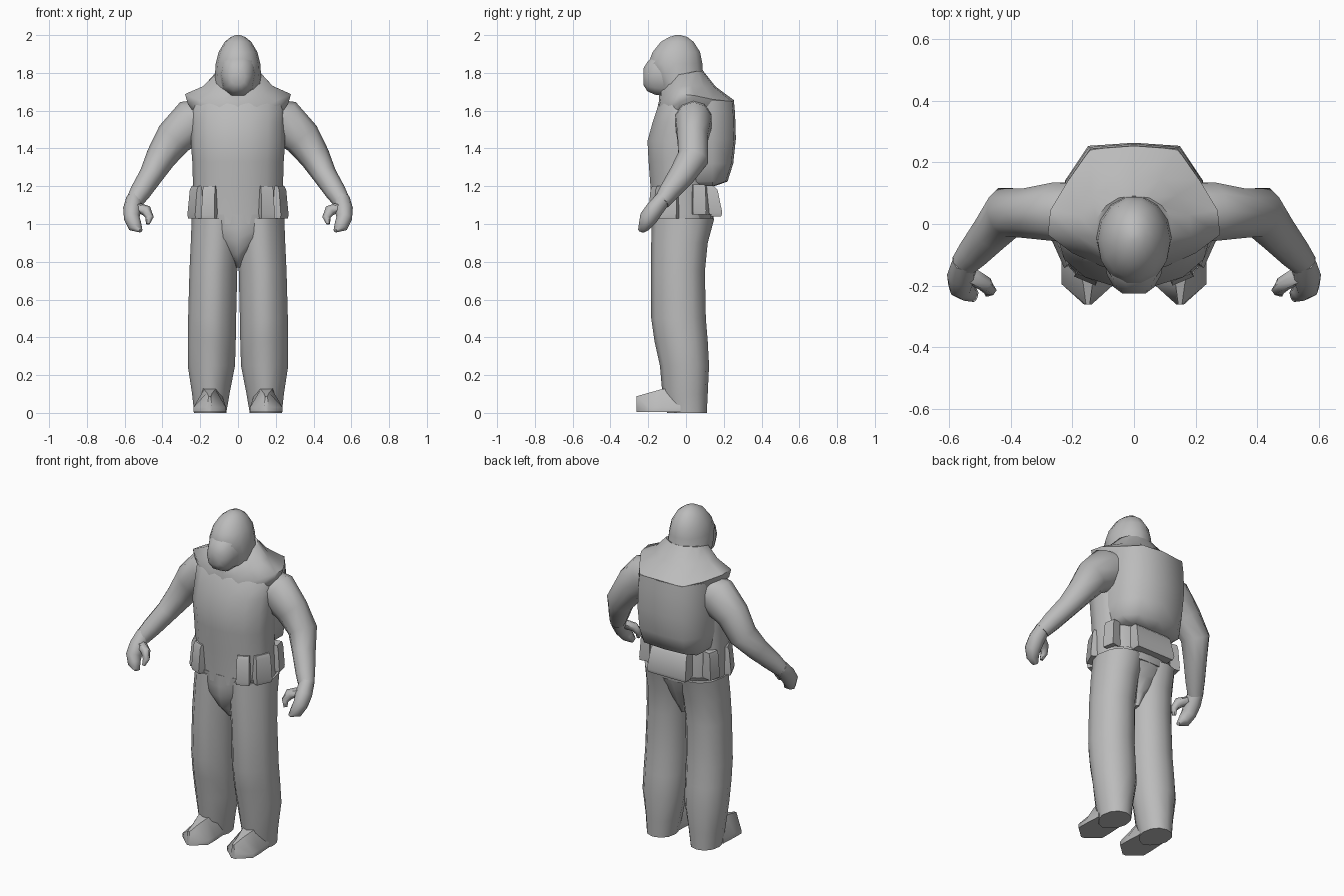
import bpy, bmesh, math
from mathutils import Vector

if "Cube" in bpy.data.objects:
    bpy.data.objects.remove(bpy.data.objects["Cube"])

cloth = bpy.data.materials.new("plain grey")
cloth.diffuse_color = (0.5, 0.5, 0.5, 1)
cloth.use_nodes = True
cloth.node_tree.nodes["Principled BSDF"].inputs["Base Color"].default_value = cloth.diffuse_color


def finish(name, bm, angle=60):
    bmesh.ops.recalc_face_normals(bm, faces=bm.faces)
    me = bpy.data.meshes.new(name)
    bm.to_mesh(me)
    bm.free()
    me.materials.append(cloth)
    ob = bpy.data.objects.new(name, me)
    bpy.context.collection.objects.link(ob)
    bpy.ops.object.select_all(action='DESELECT')
    ob.select_set(True)
    bpy.context.view_layer.objects.active = ob
    bpy.ops.object.shade_smooth_by_angle(angle=math.radians(angle))
    return ob


def loft(name, rings, angle=60):
    """Skin a list of equal-length point rings and cap both ends."""
    bm = bmesh.new()
    vs = [[bm.verts.new(p) for p in r] for r in rings]
    n = len(vs[0])
    for a, b in zip(vs, vs[1:]):
        for i in range(n):
            j = (i + 1) % n
            bm.faces.new((a[i], a[j], b[j], b[i]))
    bm.faces.new(vs[0])
    bm.faces.new(vs[-1])
    return finish(name, bm, angle)


def oval(z, x0, x1, y0, y1, n=12, p=0.8, front=None):
    """Ring at height z inside the bounds; lower p is boxier, front sets the -y half."""
    out = []
    for i in range(n):
        a = 2 * math.pi * i / n
        c, s = math.cos(a), math.sin(a)
        q = front if front and s < -1e-6 else p
        out.append(((x0 + x1) / 2 + (x1 - x0) / 2 * math.copysign(abs(c) ** q, c),
                    (y0 + y1) / 2 + (y1 - y0) / 2 * math.copysign(abs(s) ** q, s), z))
    return out


def tube(name, path, n=8):
    """Loft along (x, y, z, side radius, up radius) points."""
    rings = []
    pts = [Vector(q[:3]) for q in path]
    for i, q in enumerate(path):
        t = (pts[min(i + 1, len(pts) - 1)] - pts[max(i - 1, 0)]).normalized()
        u = t.cross(Vector((0, 1, 0))).normalized()
        v = t.cross(u)
        rings.append([pts[i] + u * q[3] * math.cos(2 * math.pi * k / n)
                      + v * q[4] * math.sin(2 * math.pi * k / n) for k in range(n)])
    return loft(name, rings)


def mirrored(ob):
    ob.modifiers.new("mirror", 'MIRROR').use_axis = (True, False, False)


def pouch(name, x, y, turn, w, z0=1.03, z1=1.2, d=0.03):
    """Belt pouch, deeper at the bottom, facing outwards by a turn about z."""
    c, s = math.cos(turn), math.sin(turn)
    rings = []
    for z, hw, out in ((z0, w * .95, d * .9), (z0 + .02, w, d), (z1 - .02, w * .92, d * .6), (z1, w * .88, d * .3)):
        flat = [(-hw, 0.04), (hw, 0.04), (hw, -out), (-hw, -out)]
        rings.append([(x + c * a - s * b, y + s * a + c * b, z) for a, b in flat])
    return loft(name, rings, 40)


# vest
body = [(1.0, .236, -.18, .14), (1.05, .24, -.182, .15), (1.2, .238, -.192, .13), (1.33, .242, -.202, .13),
        (1.44, .25, -.208, .13), (1.54, .25, -.18, .14), (1.63, .25, -.15, .14),
        (1.68, .2, -.12, .13)]
loft("torso", [oval(z, -w, w, a, b, 14, 0.92, 0.95) for z, w, a, b in body])

# seat of the trousers between the legs
hips = [(.77, .012, -.09, .04), (.84, .045, -.155, .075), (.92, .12, -.182, .108),
        (.98, .19, -.182, .13), (1.05, .235, -.182, .15)]
loft("hips", [oval(z, -w, w, a, b, 12, 0.75) for z, w, a, b in hips])

# shoulder cape, sloping from the neck out to the strap tips and pack top
edge = [(0, -.15, 1.62), (.1, -.14, 1.63), (.2, -.095, 1.65), (.28, -.035, 1.688), (.272, .045, 1.68),
        (.215, .14, 1.66), (.142, .243, 1.648), (0, .254, 1.655)]
neck = [(0, -.14, 1.70), (.06, -.13, 1.71), (.1, -.09, 1.75), (.122, -.04, 1.79), (.12, .02, 1.80),
        (.09, .06, 1.81), (.05, .085, 1.81), (0, .091, 1.81)]


def whole(half):
    return half + [(-x, y, z) for x, y, z in half[-2:0:-1]]


def blend(t, drop):
    return whole([tuple(a + (b - a) * t for a, b in zip(p, q))[:2]
                  + (p[2] + (q[2] - p[2]) * t - drop,) for p, q in zip(edge, neck)])


loft("shoulder_cape", [blend(.3, .13), blend(.08, .055), blend(0, 0), blend(.6, .02), blend(1, 0)], 60)

# hood
hood = [(1.68, .13, -.13, .12), (1.74, .128, -.155, .11),
        (1.79, .122, -.185, .094), (1.85, .118, -.203, .09), (1.91, .103, -.18, .078),
        (1.965, .07, -.135, .042), (1.99, .038, -.09, .008), (2.0, .012, -.055, -.03)]
loft("hood", [oval(z, -w, w, a, b, 14, 1) for z, w, a, b in hood])

# breathing mask, lofted forwards from the face
mask = [(-.10, .10, 1.67, 1.92), (-.165, .088, 1.68, 1.905), (-.205, .066, 1.70, 1.86),
        (-.226, .038, 1.735, 1.825)]
loft("mask", [[(x, y, z) for x, z, _ in oval(0, -w, w, a, b, 10, 0.85)] for y, w, a, b in mask], 70)

# backpack
pack = [(1.2, .17, .15), (1.225, .205, .22), (1.32, .22, .25), (1.45, .225, .264),
        (1.58, .222, .26), (1.65, .215, .254)]
loft("backpack", [[(-w, .03, z), (-w, min(.14, y), z), (-.66 * w, y - .01, z), (0, y, z),
                   (.66 * w, y - .01, z), (w, min(.14, y), z), (w, .03, z)]
                  for z, w, y in pack], 70)

# trouser legs
leg = [(0.0, .062, .232, -.1, .11), (0.1, .045, .243, -.125, .115), (0.25, .016, .266, -.138, .122),
       (0.38, .012, .266, -.167, .115), (0.5, .01, .264, -.184, .105), (0.75, .004, .257, -.184, .1),
       (0.9, -.01, .25, -.184, .115), (1.03, -.02, .245, -.182, .15)]
mirrored(loft("leg", [oval(z, a, b, c, d, 12, 0.92, 1.2) for z, a, b, c, d in leg]))

# pointed boots, lofted forwards
boot = [(-.03, .08, .05, .15, .14), (-.13, .086, .03, .15, .125), (-.195, .086, .015, .15, .107),
        (-.262, .012, .006, .15, .088)]
mirrored(loft("boot", [[(x - w, y, .005), (x + w, y, .005), (x + w, y, .03),
                        (x + t, y, h), (x - t, y, h), (x - w, y, .03)]
                       for y, w, t, x, h in boot], 50))

# arms bent forwards at the elbow
mirrored(tube("arm", [(.15, .035, 1.565, .1, .1), (.245, .04, 1.54, .122, .1), (.34, .035, 1.455, .1, .084),
                      (.41, .038, 1.35, .08, .085), (.462, -.025, 1.255, .063, .07),
                      (.517, -.09, 1.17, .055, .055), (.552, -.13, 1.115, .045, .043)], 10))

# hand with curled fingers and thumb
mirrored(tube("hand", [(.55, -.12, 1.135, .042, .042), (.56, -.165, 1.08, .048, .047),
                       (.562, -.2, 1.03, .042, .048), (.545, -.22, .99, .038, .032),
                       (.515, -.235, .965, .012, .02)]))
mirrored(tube("thumb", [(.535, -.165, 1.09, .025, .03), (.485, -.195, 1.07, .03, .025),
                        (.468, -.215, 1.035, .022, .02), (.478, -.225, 1.0, .01, .012)], 6))

# belt pouches
mirrored(pouch("front_pouch", .148, -.158, .4, .038))
mirrored(pouch("hip_pouch", .22, -.085, 1.15, .05))
mirrored(pouch("side_pouch", .225, .068, 1.75, .036, 1.05, 1.21, .022))
pouch("rear_pouch", 0, .13, math.pi, .13, 1.04, 1.2, .062)
